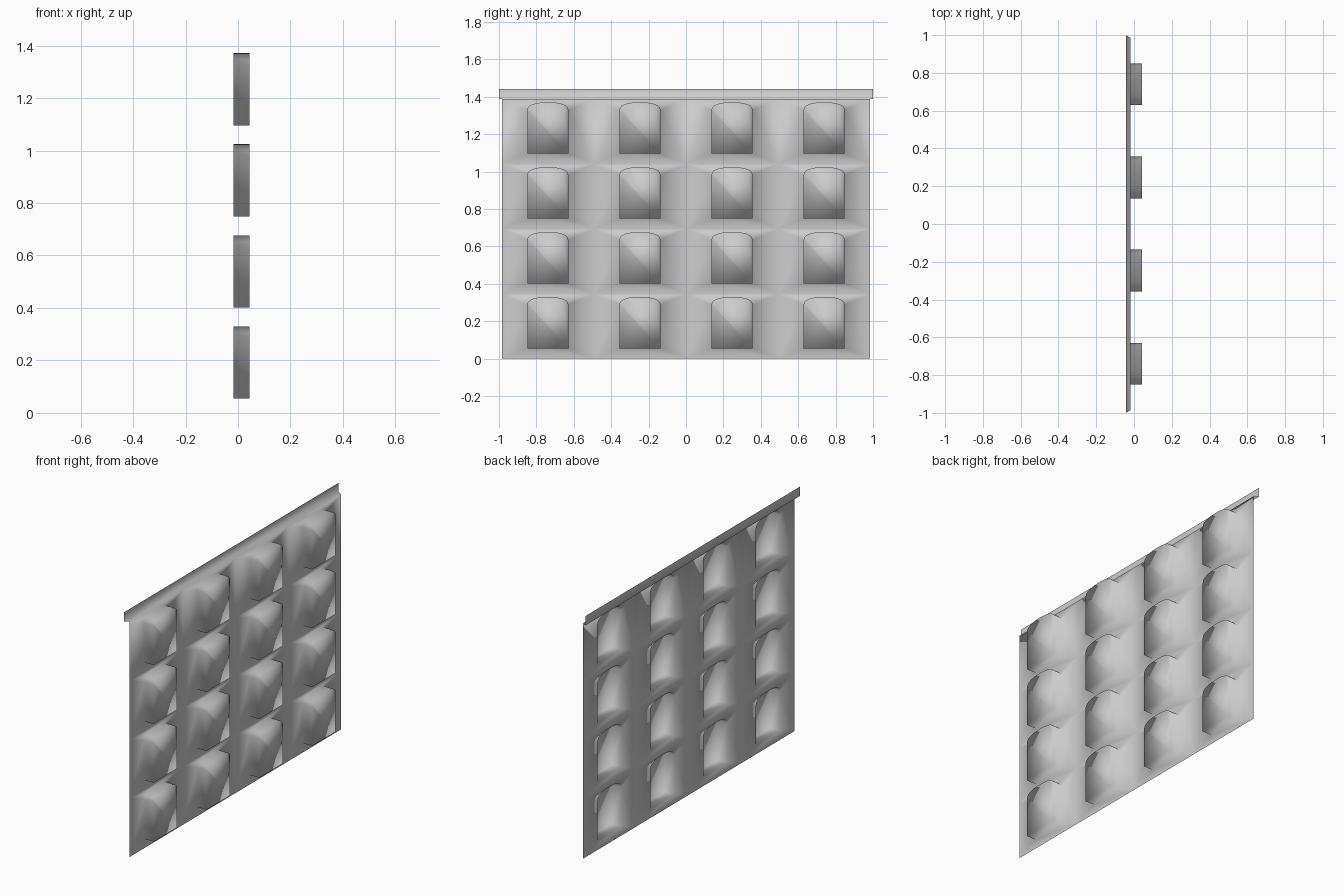
import bpy
import bmesh
import math
from mathutils import Vector

cube = bpy.data.objects.get("Cube")
if cube:
    bpy.data.objects.remove(cube, do_unlink=True)

grey = bpy.data.materials.new("light grey")
grey.use_nodes = True
colour = (0.6, 0.6, 0.6, 1)
grey.diffuse_color = colour
grey.node_tree.nodes["Principled BSDF"].inputs["Base Color"].default_value = colour

ROWS = COLS = 4
CELL_W, CELL_H = 0.4925, 0.347
BACK, FRONT = -0.018, 0.043          # sheet plane and boss face
LIP_X, LIP_TOP = -0.043, 1.443
BOSS_HALF, BOSS_LOW, SHOULDER, BOSS_TOP = 0.11, 0.055, 0.288, 0.33


def boss_outline(steps=12):
    """Square bottom, shallow rounded top, centred on y = 0."""
    points = [(-BOSS_HALF, BOSS_LOW), (BOSS_HALF, BOSS_LOW)]
    for i in range(steps + 1):
        a = math.pi * i / steps
        c, s = math.cos(a), abs(math.sin(a))
        y = math.copysign(abs(c) ** 0.85, c) * BOSS_HALF
        points.append((y, SHOULDER + (BOSS_TOP - SHOULDER) * s ** 0.85))
    return points


def add_cell(bm, y, z):
    """Flat cell with a hollow boss pushed out toward +x."""
    def ring(points, x):
        return [bm.verts.new((x, y + py, z + pz)) for py, pz in points]

    def loop_edges(verts):
        return [bm.edges.new((v, verts[i - 1])) for i, v in enumerate(verts)]

    h = CELL_W / 2
    border = ring([(-h, 0), (h, 0), (h, CELL_H), (-h, CELL_H)], BACK)
    mouth = ring(boss_outline(), BACK)
    cap = ring(boss_outline(), FRONT)
    bmesh.ops.triangle_fill(bm, edges=loop_edges(border) + loop_edges(mouth),
                            use_beauty=True, normal=Vector((1, 0, 0)))
    for i in range(len(mouth)):
        bm.faces.new((mouth[i - 1], mouth[i], cap[i], cap[i - 1]))
    bm.faces.new(cap)


bm = bmesh.new()
for row in range(ROWS):
    for col in range(COLS):
        add_cell(bm, (col - (COLS - 1) / 2) * CELL_W, row * CELL_H)
bmesh.ops.remove_doubles(bm, verts=bm.verts, dist=0.0005)

# Top rail: a ledge folded back from the sheet, then a lip folded up
top_z = ROWS * CELL_H
edges = [e for e in bm.edges if all(abs(v.co.z - top_z) < 0.001 for v in e.verts)]
half_width = CELL_W * COLS / 2
for x, z, half in ((LIP_X, top_z, 1), (LIP_X, LIP_TOP, 1)):
    geom = bmesh.ops.extrude_edge_only(bm, edges=edges)["geom"]
    edges = [g for g in geom if isinstance(g, bmesh.types.BMEdge)]
    for v in (g for g in geom if isinstance(g, bmesh.types.BMVert)):
        v.co = (x, v.co.y * half / half_width, z)
    half_width = half

bmesh.ops.recalc_face_normals(bm, faces=bm.faces)
bm.faces.ensure_lookup_table()
front_face = max(bm.faces, key=lambda f: f.calc_center_median().x)
if front_face.normal.x < 0:
    bmesh.ops.reverse_faces(bm, faces=bm.faces)
for f in bm.faces:
    f.smooth = True

mesh = bpy.data.meshes.new("pocket_panel")
bm.to_mesh(mesh)
bm.free()
mesh.materials.append(grey)
panel = bpy.data.objects.new("pocket_panel", mesh)
bpy.context.collection.objects.link(panel)
